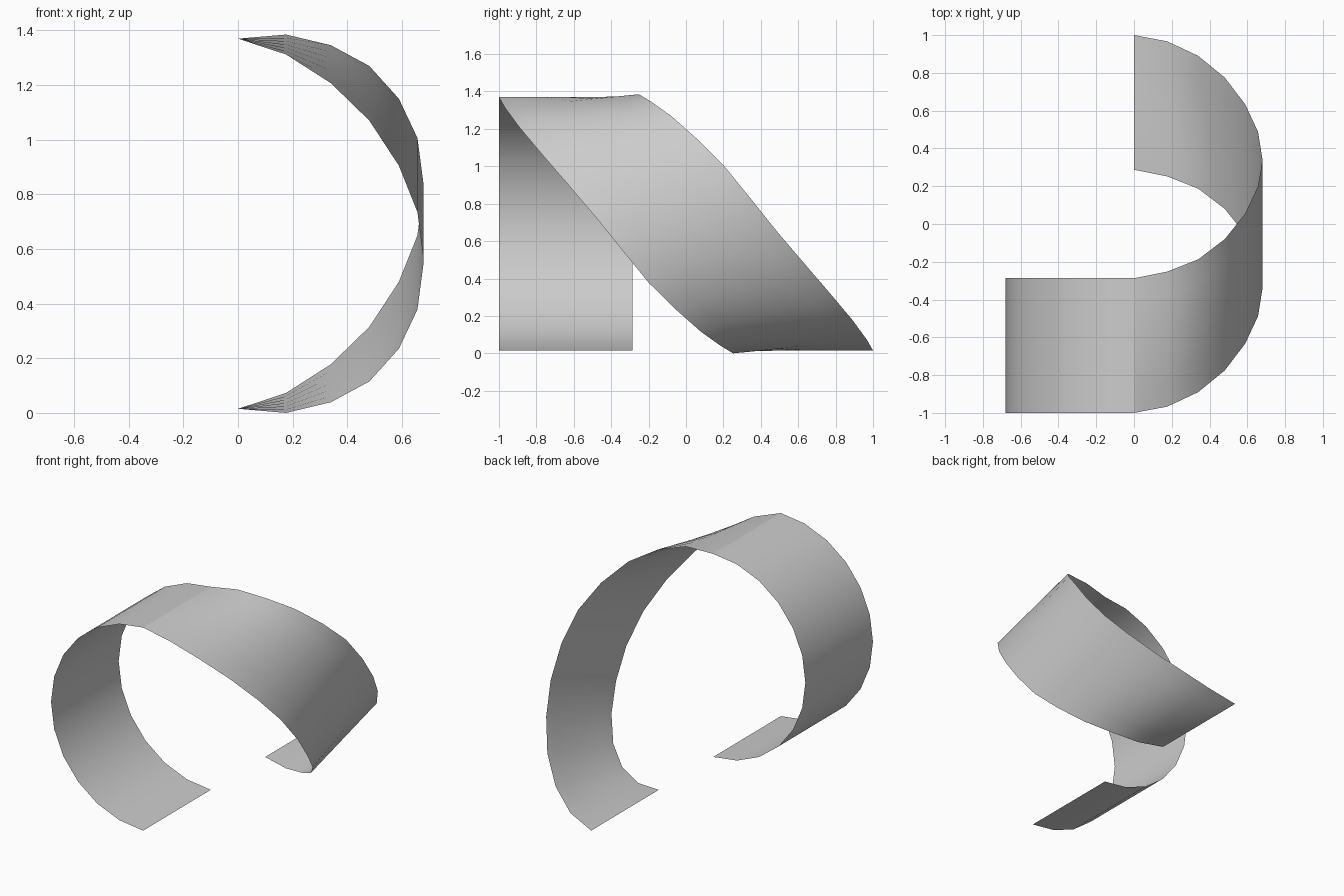
import bpy
import math

if "Cube" in bpy.data.objects:
    bpy.data.objects.remove(bpy.data.objects["Cube"])

R, HEIGHT, STEPS, COLS = 0.68, 1.385, 12, 6


def ribbon(name, edge_a, edge_b, flip=False):
    """Open sheet spanning two edge paths with straight cross lines."""
    verts, faces = [], []
    for a, b in zip(edge_a, edge_b):
        for j in range(COLS + 1):
            t = j / COLS
            verts.append([p + (q - p) * t for p, q in zip(a, b)])
    w = COLS + 1
    for i in range(len(edge_a) - 1):
        for j in range(COLS):
            f = (i * w + j, i * w + j + 1, (i + 1) * w + j + 1, (i + 1) * w + j)
            faces.append(f[::-1] if flip else f)
    mesh = bpy.data.meshes.new(name)
    mesh.from_pydata(verts, [], faces)
    mesh.update()
    ob = bpy.data.objects.new(name, mesh)
    bpy.context.collection.objects.link(ob)
    bpy.ops.object.select_all(action='DESELECT')
    ob.select_set(True)
    bpy.context.view_layer.objects.active = ob
    bpy.ops.object.shade_smooth_by_angle(angle=math.radians(30))


# Twisted half: one edge as (y, z) rows, the other is its half-turn about x
rows = [(-0.287, 1.37), (-0.252, 1.385), (-0.187, 1.346), (-0.08, 1.27),
        (0.055, 1.15), (0.20, 1.007), (0.342, 0.832), (0.488, 0.65),
        (0.633, 0.48), (0.775, 0.315), (0.89, 0.178), (0.967, 0.073),
        (1.0, 0.015)]
edge_a = [(R * math.sin(math.pi * k / STEPS), y, z) for k, (y, z) in enumerate(rows)]
edge_b = [(x, -y, HEIGHT - z) for x, y, z in reversed(edge_a)]
ribbon("twisted_half_band", edge_a, edge_b, flip=True)

# Straight half: half cylinder along y on the left
arc = [(-R * math.sin(math.pi * k / STEPS),
        HEIGHT / 2 + 0.6775 * math.cos(math.pi * k / STEPS)) for k in range(STEPS + 1)]
ribbon("straight_half_band", [(x, -0.287, z) for x, z in arc],
       [(x, -1.0, z) for x, z in arc])
